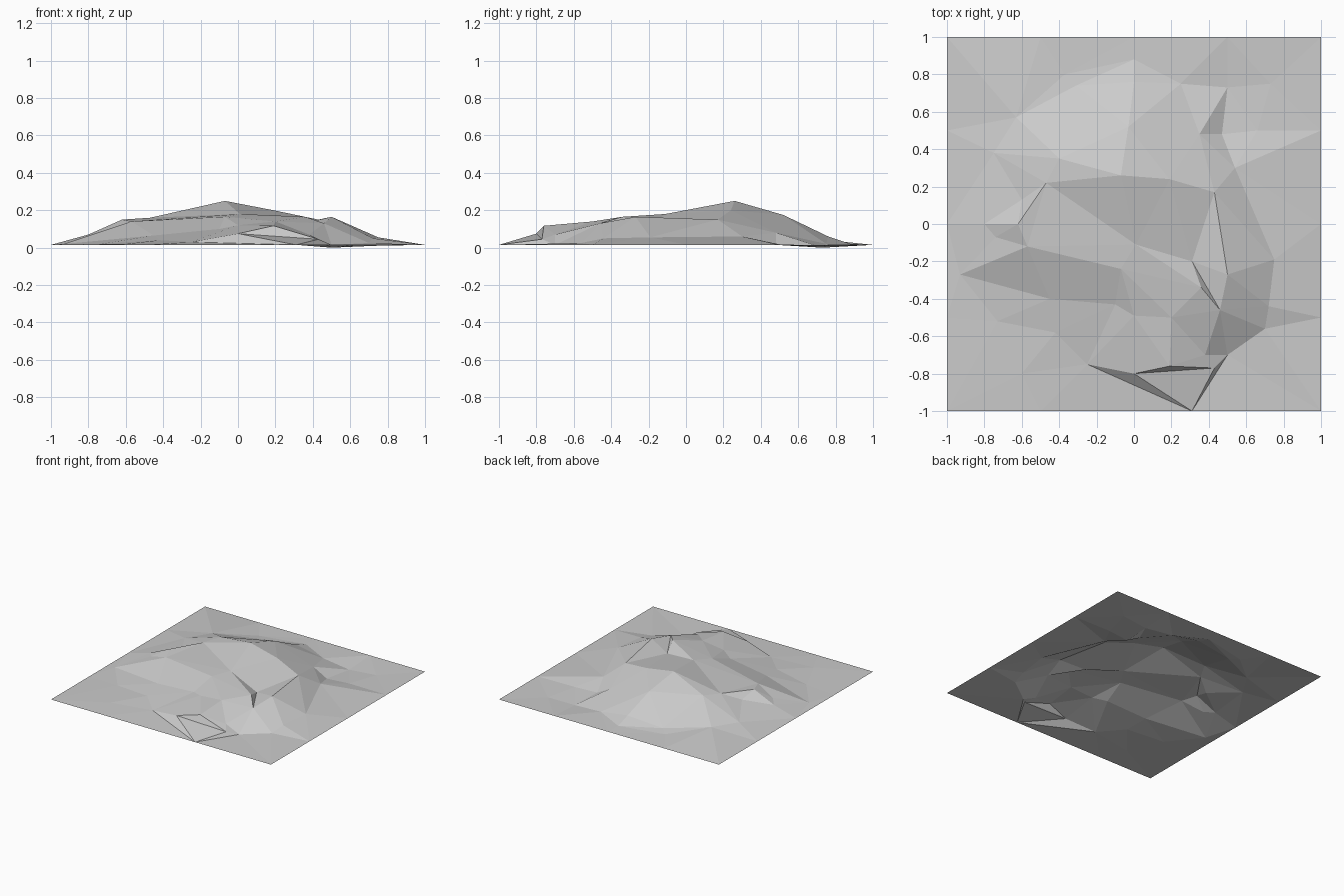
import bpy
import bmesh
from mathutils import Vector
from mathutils.geometry import delaunay_2d_cdt

EDGE_HEIGHT = 0.015

default_cube = bpy.data.objects.get("Cube")
if default_cube:
    bpy.data.objects.remove(default_cube, do_unlink=True)

# Shared corners where several crease lines meet
summit = (-.07, .26, .25)
north_saddle = (0, .76, .06)
hollow_start = (.01, -.11, .18)
east_lip = (.46, -.46, .13)
south_knoll = (.2, -.5, .14)
west_toe = (-.93, -.27, .02)
gully_west = (-.25, -.75, .03)
gully_left = (0, -.8, .075)
gully_top = (.19, -.76, .117)
gully_right = (.43, -.77, .045)
gully_east = (.5, -.7, EDGE_HEIGHT)
gully_mouth = (.31, -1, EDGE_HEIGHT)

# Crease lines of the hill, each a short path of points
creases = {
    "main ridge": [(-.62, 0, .15), (-.47, .22, .16), (-.4, .35, .175), summit,
                   (.19, .24, .2), (.43, .17, .15), (.5, -.27, .165), east_lip,
                   south_knoll, gully_top],
    "north spur": [summit, (-.03, .52, .175), north_saddle, (0, .88, .02)],
    "north foot": [(-.63, .57, .06), (-.31, .74, .03), north_saddle],
    "south shoulder": [west_toe, (-.74, -.07, .085), (-.57, -.12, .14),
                       (-.07, -.24, .165), hollow_start, (.36, -.34, .165), east_lip],
    "hollow floor": [hollow_start, (.31, -.2, .12), east_lip],
    "south foot": [west_toe, (-.45, -.4, .065), (-.1, -.43, .1), (0, -.49, .12), south_knoll],
    "gully bank": [gully_west, gully_left, gully_top, gully_right, gully_east],
    "gully floor": [gully_left, gully_mouth, gully_right, gully_left],
    "gully rim": [gully_west, gully_mouth, gully_east],
    "east foot": [(.75, -.19, .055), (.72, -.44, .05), (.7, -.56, .025)],
    "pit rim": [(.54, .3, .06), (.66, .5, .018), (.47, .48, .015), (.54, .3, .06)],
}

# Loose bumps and dips on the lower slopes
bumps = [(.35, .48, .08), (.5, .73, 0), (.73, .75, .01), (.25, .75, .02),
         (-.37, .8, .02), (-.8, 0, .07), (-.75, .38, .06), (-.6, .13, .11),
         (-.42, -.58, .04), (-.73, -.52, .02), (-.6, -.8, .02), (.38, -.7, .07)]

# Flat border around the square sheet
border = []
for step in (-1, -.5, 0, .5):
    border += [(step, -1), (1, step), (-step, 1), (-1, -step)]

points = []
lines = []


def point_index(point):
    """Return the index of a point, adding it once only."""
    if point not in points:
        points.append(point)
    return points.index(point)


for path in creases.values():
    indices = [point_index(point) for point in path]
    lines += zip(indices, indices[1:])
for bump in bumps:
    point_index(bump)
for x, y in border:
    point_index((x, y, EDGE_HEIGHT))

# Triangulate the sheet while keeping every crease line
flat_points = [Vector(point[:2]) for point in points]
result = delaunay_2d_cdt(flat_points, lines, [], 0, 0.0001)
verts, faces, sources = result[0], result[2], result[3]

bm = bmesh.new()
corners = []
for vert, source in zip(verts, sources):
    height = points[source[0]][2] if source else EDGE_HEIGHT
    corners.append(bm.verts.new((vert.x, vert.y, height)))
for face in faces:
    bm.faces.new([corners[index] for index in face])
for face in bm.faces:
    face.normal_update()
    if face.normal.z < 0:
        face.normal_flip()

mesh = bpy.data.meshes.new("terrain_sheet")
bm.to_mesh(mesh)
bm.free()
terrain = bpy.data.objects.new("terrain_sheet", mesh)
bpy.context.collection.objects.link(terrain)

# Plain grey rock
colour = (0.6, 0.6, 0.6, 1)
material = bpy.data.materials.new("grey_rock")
material.use_nodes = True
material.diffuse_color = colour
shader = material.node_tree.nodes["Principled BSDF"]
shader.inputs["Base Color"].default_value = colour
mesh.materials.append(material)
